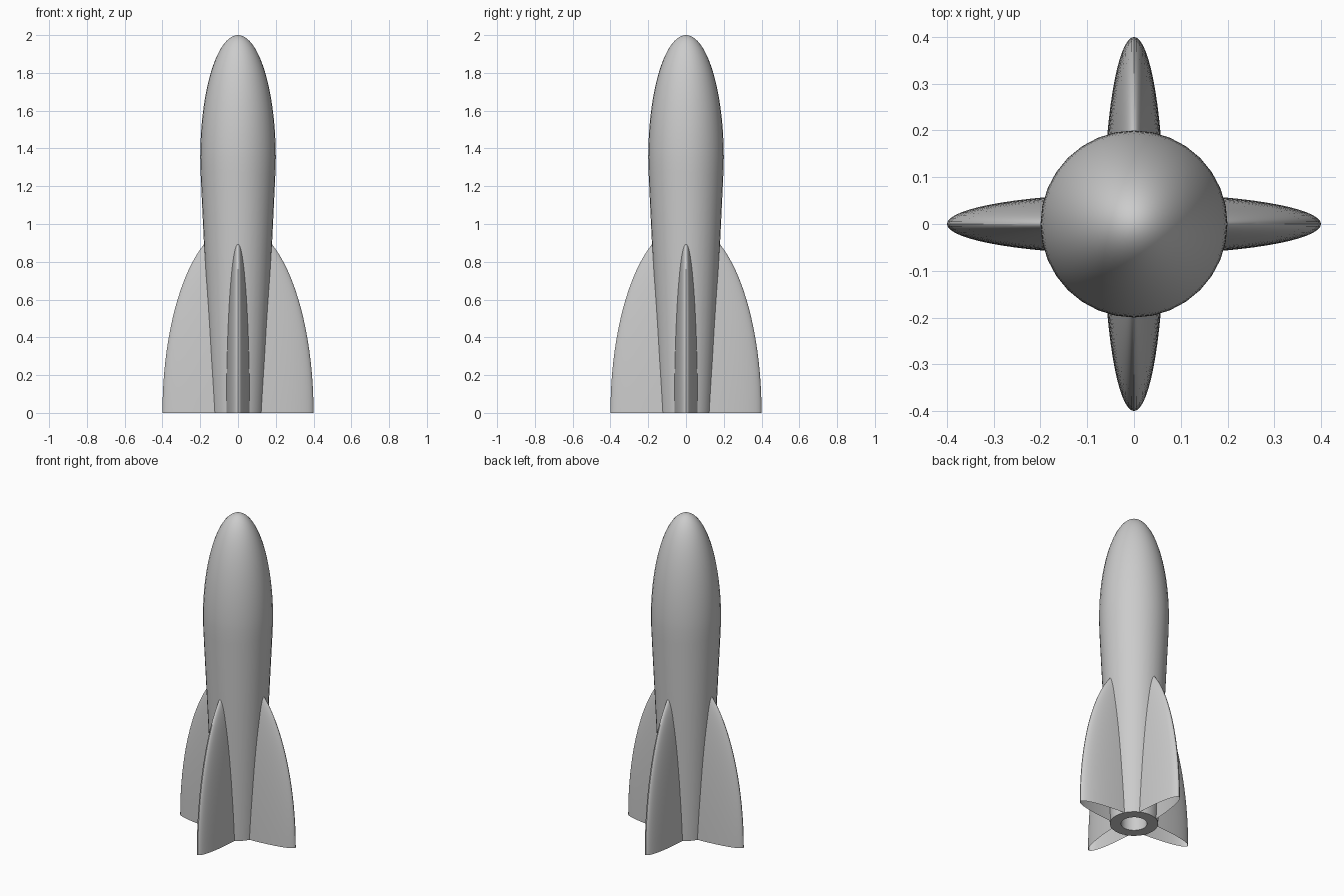
import bpy, bmesh, math
from mathutils import Matrix, Vector

old = bpy.data.objects.get("Cube")
if old:
    bpy.data.objects.remove(old, do_unlink=True)

SIDES = 32
NOSE_Z, NOSE_R, NOSE_H = 1.35, 0.2, 0.65

grey = bpy.data.materials.new("plain grey")
grey.use_nodes = True
GREY = (0.6, 0.6, 0.6, 1)
grey.diffuse_color = GREY
grey.node_tree.nodes["Principled BSDF"].inputs["Base Color"].default_value = GREY


def finish(bm, name, angle):
    bmesh.ops.recalc_face_normals(bm, faces=bm.faces)
    mesh = bpy.data.meshes.new(name)
    bm.to_mesh(mesh)
    bm.free()
    mesh.materials.append(grey)
    obj = bpy.data.objects.new(name, mesh)
    bpy.context.collection.objects.link(obj)
    bpy.ops.object.select_all(action="DESELECT")
    obj.select_set(True)
    bpy.context.view_layer.objects.active = obj
    bpy.ops.object.shade_smooth_by_angle(angle=math.radians(angle))
    return obj


# Hull: tapered tube with an open engine bore and an elliptical nose
profile = [(0, 0.5), (0.075, 0.5), (0.075, 0), (0.138, 0), (0.198, 1.27)]
for i in range(24):
    a = math.radians(90) * i / 24
    profile.append((NOSE_R * math.cos(a), NOSE_Z + NOSE_H * math.sin(a)))
profile.append((0, 2))

bm = bmesh.new()
points = [bm.verts.new((r, 0, z)) for r, z in profile]
edges = [bm.edges.new(pair) for pair in zip(points, points[1:])]
bmesh.ops.spin(bm, geom=points + edges, cent=(0, 0, 0), axis=(0, 0, 1),
               angle=math.tau, steps=SIDES, use_merge=True)
bmesh.ops.remove_doubles(bm, verts=bm.verts, dist=0.0005)
finish(bm, "hull", 30)


# Fins: quarter ellipsoids cut flat at the ground and inside the hull
def add_fin(name, turn):
    bm = bmesh.new()
    bmesh.ops.create_uvsphere(bm, u_segments=64, v_segments=48, radius=1)
    bmesh.ops.scale(bm, vec=(0.4, 0.065, 1.0), verts=bm.verts)
    for spot, normal in (((0, 0, 0), (0, 0, 1)), ((0.085, 0, 0), (1, 0, 0))):
        geom = bm.verts[:] + bm.edges[:] + bm.faces[:]
        cut = bmesh.ops.bisect_plane(bm, geom=geom, plane_co=Vector(spot),
                                     plane_no=Vector(normal), clear_inner=True)
        rim = [e for e in cut["geom_cut"] if isinstance(e, bmesh.types.BMEdge)]
        bmesh.ops.holes_fill(bm, edges=rim, sides=0)
    bmesh.ops.rotate(bm, verts=bm.verts, cent=(0, 0, 0),
                     matrix=Matrix.Rotation(math.radians(turn), 3, "Z"))
    return finish(bm, name, 30)


for i, side in enumerate(("left", "back", "right", "front")):
    add_fin(side + "_fin", 90 * i)
